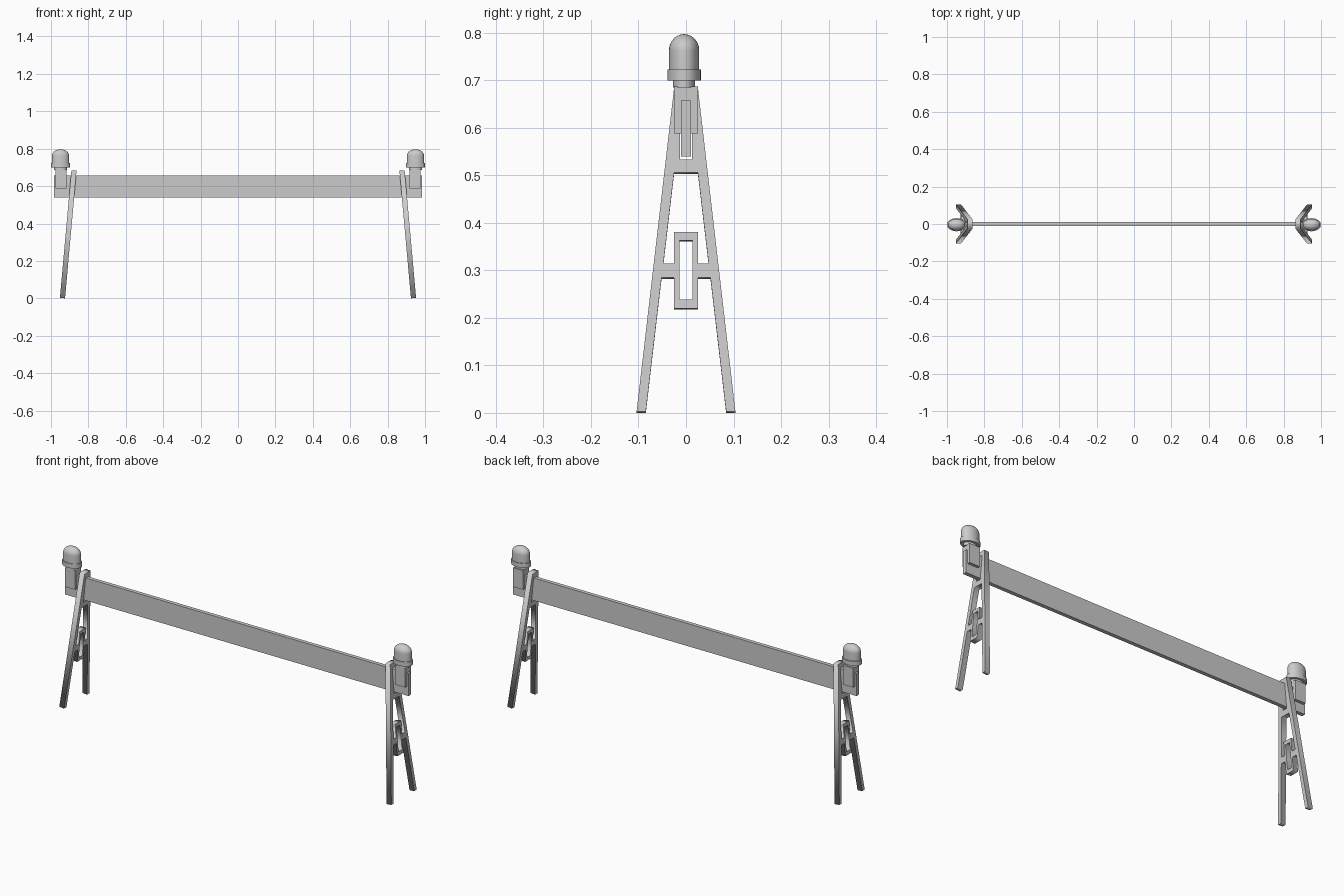
import bpy, bmesh, math
from mathutils import Matrix, Vector

if "Cube" in bpy.data.objects:
    bpy.data.objects.remove(bpy.data.objects["Cube"])


def mirror_x(obj):
    obj.modifiers.new("mirror", 'MIRROR').use_axis[0] = True


def link(name, bm):
    bmesh.ops.recalc_face_normals(bm, faces=bm.faces)
    me = bpy.data.meshes.new(name)
    bm.to_mesh(me)
    bm.free()
    obj = bpy.data.objects.new(name, me)
    bpy.context.collection.objects.link(obj)
    return obj


def activate(obj):
    bpy.ops.object.select_all(action='DESELECT')
    obj.select_set(True)
    bpy.context.view_layer.objects.active = obj


def box(name, x0, x1, y, z0, z1):
    bm = bmesh.new()
    bmesh.ops.create_cube(bm, size=1)
    for v in bm.verts:
        v.co = ((x0 + x1) / 2 + v.co.x * (x1 - x0), v.co.y * 2 * y,
                (z0 + z1) / 2 + v.co.z * (z1 - z0))
    return link(name, bm)


def both_sides(half):
    # complete a symmetric outline from its +y half
    return half + [(-a, b) for a, b in reversed(half)]


# Long horizontal barrier board
box("barrier_board", -0.985, 0.985, 0.01, 0.54, 0.657)

# A-frame stand: flat outline with holes, thickened and leaned outwards
outlines = [
    both_sides([(.025, .218), (.025, .283), (.0515, .283), (.0845, 0), (.104, 0), (.025, .685)]),
    both_sides([(.025, .38), (.025, .313), (.0476, .313), (.025, .505)]),
    both_sides([(.014, .237), (.014, .362)]),      # lower board slot
    both_sides([(.0125, .533), (.0125, .66)]),     # upper board slot
]
curve = bpy.data.curves.new("stand", 'CURVE')
curve.dimensions = '2D'
curve.fill_mode = 'BOTH'
curve.extrude = 0.0138
for pts in outlines:
    sp = curve.splines.new('POLY')
    sp.points.add(len(pts) - 1)
    for p, (a, b) in zip(sp.points, pts):
        p.co = (a, b, 0, 1)
    sp.use_cyclic_u = True
stand = bpy.data.objects.new("a_frame_stand", curve)
bpy.context.collection.objects.link(stand)
activate(stand)
bpy.ops.object.convert(target='MESH')
stand = bpy.context.object
lean = 0.09
up = Vector((-math.sin(lean), 0, math.cos(lean)))
side = Vector((0, 1, 0))
out = side.cross(up)
m = Matrix((side, up, out)).transposed().to_4x4()
m.translation = (0.9385, 0, 0.0013)
bm = bmesh.new()
bm.from_mesh(stand.data)
bm.transform(m)
bmesh.ops.remove_doubles(bm, verts=bm.verts, dist=1e-5)
bmesh.ops.recalc_face_normals(bm, faces=bm.faces)
bm.to_mesh(stand.data)
bm.free()
mirror_x(stand)

# Lamp bracket straddling each board end
mirror_x(box("lamp_bracket", 0.917, 0.976, 0.025, 0.588, 0.687))

# Warning lamp: neck, collar and dome, flattened front to back
profile = [(0, .685), (.034, .685), (.034, .70), (.051, .70), (.051, .723), (.046, .723)]
for i in range(11):
    a = math.pi / 2 * i / 10
    profile.append((.046 * math.cos(a), .763 + .034 * math.sin(a)))
bm = bmesh.new()
vs = [bm.verts.new((r, 0, z)) for r, z in profile]
edges = [bm.edges.new(e) for e in zip(vs, vs[1:])]
bmesh.ops.spin(bm, geom=vs + edges, cent=(0, 0, 0), axis=(0, 0, 1),
               angle=2 * math.pi, steps=32)
bmesh.ops.remove_doubles(bm, verts=bm.verts, dist=1e-5)
bm.transform(Matrix.Translation((0.949, -0.004, 0)) @ Matrix.Diagonal((1, 0.69, 1, 1)))
lamp = link("warning_lamp", bm)
activate(lamp)
bpy.ops.object.shade_smooth_by_angle(angle=math.radians(35))
mirror_x(lamp)
